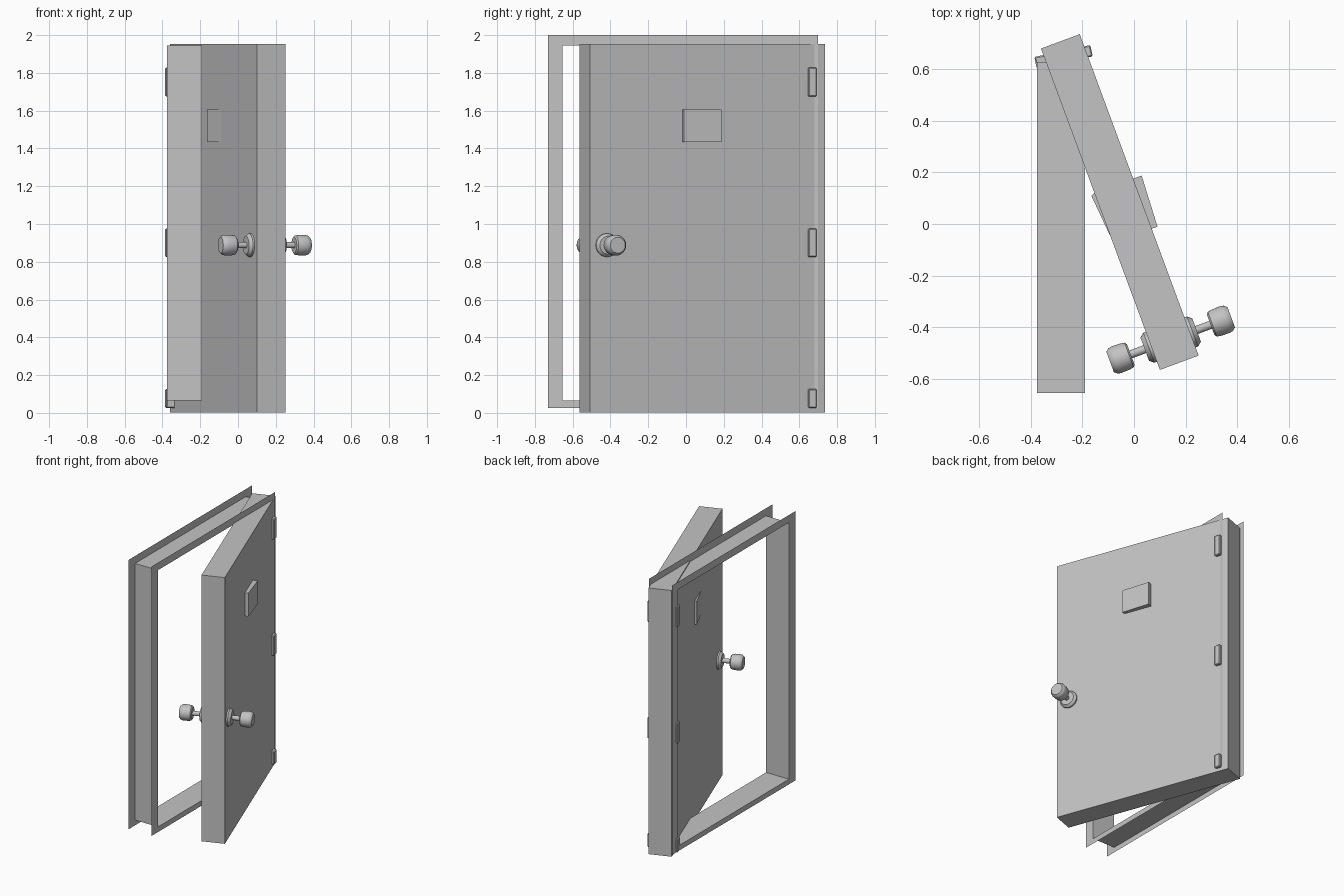
import bpy
import bmesh
from math import radians, cos, sin, pi
from mathutils import Matrix

cube = bpy.data.objects.get("Cube")
if cube:
    bpy.data.objects.remove(cube, do_unlink=True)

grey = bpy.data.materials.new("plain grey")
grey.use_nodes = True
tone = (0.55, 0.55, 0.55, 1)
grey.diffuse_color = tone
grey.node_tree.nodes["Principled BSDF"].inputs["Base Color"].default_value = tone

# Local space of the open door: x out of the door, y toward the hinges
DOOR = Matrix.Translation((-0.055, 0.085, 0)) @ Matrix.Rotation(radians(20.3), 4, "Z")


def finish(name, bm, matrix=Matrix(), recalc=True):
    if recalc:
        bmesh.ops.recalc_face_normals(bm, faces=bm.faces)
    mesh = bpy.data.meshes.new(name)
    bm.to_mesh(mesh)
    bm.free()
    mesh.materials.append(grey)
    obj = bpy.data.objects.new(name, mesh)
    bpy.context.collection.objects.link(obj)
    obj.matrix_world = matrix
    return obj


def prism(name, outline, z0, z1, matrix=Matrix()):
    """Extrude a plan outline from z0 up to z1."""
    bm = bmesh.new()
    face = bm.faces.new([bm.verts.new((x, y, z0)) for x, y in outline])
    top = bmesh.ops.extrude_face_region(bm, geom=[face])["geom"]
    verts = [v for v in top if isinstance(v, bmesh.types.BMVert)]
    bmesh.ops.translate(bm, verts=verts, vec=(0, 0, z1 - z0))
    return finish(name, bm, matrix)


def rectangle(w, d):
    return [(-w / 2, -d / 2), (w / 2, -d / 2), (w / 2, d / 2), (-w / 2, d / 2)]


def lathe(name, profile, matrix, sides=32):
    """Revolve (distance, radius) points around the x axis."""
    bm = bmesh.new()
    rings = [[bm.verts.new((x, r * cos(2 * pi * i / sides), r * sin(2 * pi * i / sides)))
              for i in range(sides)] for x, r in profile]
    for a, b in zip(rings, rings[1:]):
        for i in range(sides):
            j = (i + 1) % sides
            bm.faces.new((a[i], a[j], b[j], b[i]))
    bm.faces.new(rings[0])
    bm.faces.new(rings[-1])
    obj = finish(name, bm, matrix)
    bpy.ops.object.select_all(action="DESELECT")
    obj.select_set(True)
    bpy.context.view_layer.objects.active = obj
    bpy.ops.object.shade_smooth_by_angle(angle=radians(35))
    return obj


# Door frame: thin jamb tube with a flat flange at each end
bm = bmesh.new()
outer = (-0.73, 0.70, 0.027, 2.0)
inner = (-0.655, 0.628, 0.065, 1.945)
loops = []
for x, (y0, y1, z0, z1) in ((-0.375, outer), (-0.375, inner), (-0.19, inner), (-0.19, outer)):
    loops.append([bm.verts.new((x, y, z)) for y, z in ((y0, z0), (y1, z0), (y1, z1), (y0, z1))])
for a, b in zip(loops, loops[1:]):
    for i in range(4):
        j = (i + 1) % 4
        bm.faces.new((a[i], a[j], b[j], b[i]))
finish("door_frame", bm)

# Door leaf
prism("door_leaf", rectangle(0.16, 1.327), 0.003, 1.953, DOOR)

# Wedge-shaped window block passing through the leaf
window = [(-0.078, -0.14), (0.104, -0.14), (0.115, 0.067), (-0.082, 0.067), (-0.095, 0.061)]
prism("window_block", window, 1.435, 1.605, DOOR)

# Hinges
HINGE = Matrix.Translation((-0.273, 0.648, 0)) @ Matrix.Rotation(radians(12), 4, "Z")
for place, z0, z1 in (("top", 1.675, 1.828), ("middle", 0.825, 0.975), ("bottom", 0.027, 0.127)):
    hinge = prism(place + "_hinge", rectangle(0.222, 0.045), z0, z1, HINGE)
    bevel = hinge.modifiers.new("edges", "BEVEL")
    bevel.width = 0.005
    bevel.segments = 1

# Knobs on both faces
rosette = [(0.075, 0.062), (0.09, 0.062), (0.107, 0.048)]
stem = [(0.1, 0.016), (0.17, 0.016)]
knob = [(0.165, 0.042), (0.172, 0.051), (0.19, 0.054), (0.225, 0.055),
        (0.238, 0.052), (0.25, 0.042)]
for side, turn in (("outer", 0), ("inner", pi)):
    place = DOOR @ Matrix.Translation((0, -0.568, 0.888)) @ Matrix.Rotation(turn, 4, "Z")
    for part, profile in (("rosette", rosette), ("stem", stem), ("knob", knob)):
        lathe(side + "_" + part, profile, place)
